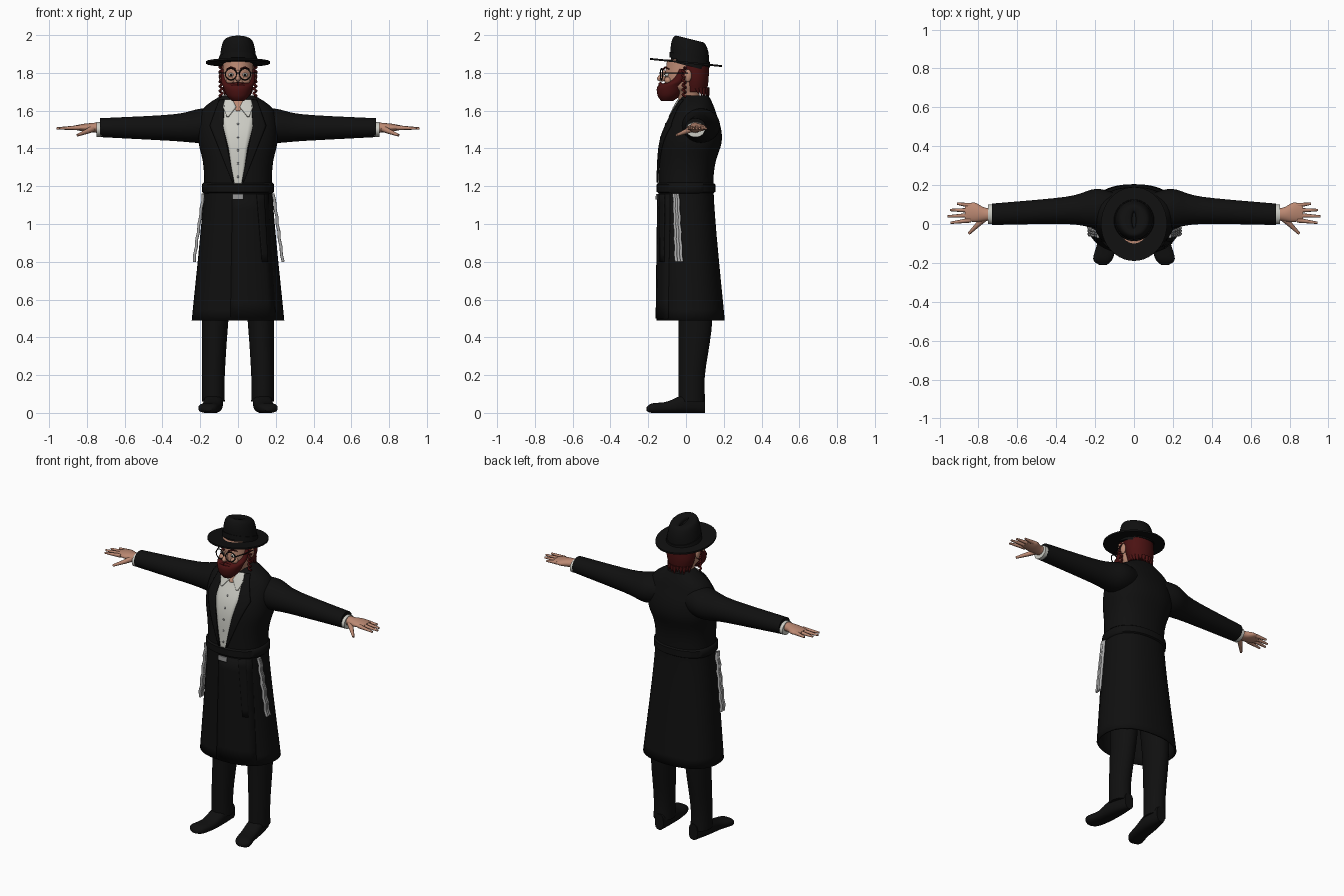
import bpy, bmesh, math
from mathutils import Vector

cube = bpy.data.objects.get("Cube")
if cube:
    bpy.data.objects.remove(cube)


def material(name, *colour):
    m = bpy.data.materials.new(name)
    m.use_nodes = True
    m.diffuse_color = (*colour, 1)
    m.node_tree.nodes["Principled BSDF"].inputs["Base Color"].default_value = (*colour, 1)
    return m


BLACK = material("black cloth", .005, .005, .005)
SKIN = material("skin", .5, .25, .17)
HAIR = material("dark red hair", .07, .006, .006)
WHITE = material("white shirt", .6, .6, .55)
FRINGE = material("pale fringe", .4, .4, .4)
METAL = material("grey metal", .3, .3, .3)
LIP = material("lips", .4, .16, .13)
SIDES = {"left": 1, "right": -1}


def finish(name, mesh, mat, thickness=0):
    """Link the mesh as a smooth-shaded object, optionally thickened inward."""
    mesh.materials.append(mat)
    ob = bpy.data.objects.new(name, mesh)
    bpy.context.scene.collection.objects.link(ob)
    if thickness:
        mod = ob.modifiers.new("thickness", 'SOLIDIFY')
        mod.thickness, mod.offset = thickness, -1
    bpy.ops.object.select_all(action='DESELECT')
    ob.select_set(True)
    bpy.context.view_layer.objects.active = ob
    bpy.ops.object.shade_smooth_by_angle(angle=math.radians(50))


def from_bmesh(name, bm, mat, thickness=0):
    mesh = bpy.data.meshes.new(name)
    bm.to_mesh(mesh)
    bm.free()
    finish(name, mesh, mat, thickness)


def smooth(keys, steps):
    """Run a flowing curve through the key rings."""
    keys = [Vector(k) for k in keys]
    out = []
    for i in range(len(keys) - 1):
        a, b = keys[i], keys[i + 1]
        before, after = keys[max(i - 1, 0)], keys[min(i + 2, len(keys) - 1)]
        ta, tb = (b - before) / 2, (after - a) / 2
        for k in range(steps):
            t = k / steps
            ease = t * t * (3 - 2 * t)
            out.append(a.lerp(b, ease) + ta * t * (1 - t) ** 2 - tb * t * t * (1 - t))
    return out + [keys[-1]]


def loft(name, keys, mat, axis='z', power=2, steps=5, side=1, tilt=0, hollow=False):
    """Each key ring: position on the axis, centre u and v, radius u and v."""
    bm = bmesh.new()
    segments = 40
    loops = []
    for pos, cu, cv, ru, rv in smooth(keys, steps):
        loop = []
        for i in range(segments):
            angle = math.tau * i / segments
            c, s = math.cos(angle), math.sin(angle)
            u = cu + ru * math.copysign(abs(c) ** (2 / power), c)
            v = cv + rv * math.copysign(abs(s) ** (2 / power), s)
            w = pos + tilt * v
            x, y, z = {'z': (u, v, w), 'x': (w, u, v), 'y': (u, w, v)}[axis]
            loop.append(bm.verts.new((side * x, y, z)))
        loops.append(loop)
    for a, b in zip(loops, loops[1:]):
        for i in range(segments):
            bm.faces.new((a[i - 1], a[i], b[i], b[i - 1]))
    bm.faces.new(loops[0])
    if not hollow:
        bm.faces.new(loops[-1])
    bmesh.ops.recalc_face_normals(bm, faces=bm.faces)
    from_bmesh(name, bm, mat, .01 if hollow else 0)


def ball(name, centre, size, mat):
    bm = bmesh.new()
    bmesh.ops.create_uvsphere(bm, u_segments=16, v_segments=10, radius=1)
    bmesh.ops.scale(bm, vec=size, verts=bm.verts)
    bmesh.ops.translate(bm, vec=centre, verts=bm.verts)
    from_bmesh(name, bm, mat)


def tube(name, points, mat, radius, tip=None, closed=False):
    """Round strand along the points, tapering from radius to tip."""
    curve = bpy.data.curves.new(name, 'CURVE')
    curve.dimensions, curve.bevel_depth, curve.bevel_resolution = '3D', 1, 2
    curve.use_fill_caps = True
    spline = curve.splines.new('POLY')
    spline.points.add(len(points) - 1)
    spline.use_cyclic_u = closed
    tip = radius if tip is None else tip
    for i, p in enumerate(points):
        spline.points[i].co = (*p, 1)
        spline.points[i].radius = radius + (tip - radius) * i / (len(points) - 1)
    path = bpy.data.objects.new(name, curve)
    mesh = bpy.data.meshes.new_from_object(path)
    bpy.data.objects.remove(path)
    mesh.materials.clear()
    finish(name, mesh, mat)


# Long coat, from collar down to open hem
COAT = [(1.68, 0, .05, .09, .07), (1.6, 0, .045, .19, .11), (1.45, 0, .03, .21, .16),
        (1.2, 0, 0, .18, .145), (.49, 0, .025, .245, .18)]
COAT_POWER, COAT_STEPS = 2.3, 8
loft("long_coat", COAT, BLACK, power=COAT_POWER, steps=COAT_STEPS, hollow=True)


def coat_front(x, z):
    rings = smooth(COAT, COAT_STEPS)
    for a, b in zip(rings, rings[1:]):
        if a[0] >= z >= b[0]:
            ring = a.lerp(b, (a[0] - z) / (a[0] - b[0]))
            return ring[2] - ring[4] * max(0, 1 - abs(x / ring[3]) ** COAT_POWER) ** (1 / COAT_POWER)


def panel(name, rows, mat, lift):
    """Thin plate following the coat front; row: height, x start, x end."""
    bm = bmesh.new()
    steps, columns = 8, 6
    grid = []
    for a, b in zip(rows, rows[1:]):
        for k in range(steps + 1):
            z, start, end = Vector(a).lerp(Vector(b), k / steps)
            xs = [start + (end - start) * i / columns for i in range(columns + 1)]
            grid.append([bm.verts.new((x, coat_front(x, z) - lift, z)) for x in xs])
    for a, b in zip(grid, grid[1:]):
        for i in range(columns):
            bm.faces.new((a[i], b[i], b[i + 1], a[i + 1]))
    bmesh.ops.remove_doubles(bm, verts=bm.verts, dist=.0001)
    bmesh.ops.recalc_face_normals(bm, faces=bm.faces)
    if sum(f.normal.y for f in bm.faces) > 0:
        bmesh.ops.reverse_faces(bm, faces=bm.faces)
    from_bmesh(name, bm, mat, .009)


# Shirt, open neck, buttons, buckle and coat edge
panel("shirt_front", [(1.66, -.07, .07), (1.56, -.09, .09), (1.4, -.05, .05), (1.2, -.02, .02)], WHITE, .005)
panel("open_neck", [(1.66, -.04, .04), (1.6, -.01, .01)], SKIN, .008)
panel("coat_overlap", [(1.16, -.03, .16), (.5, -.04, .2)], BLACK, .006)
panel("sash_end", [(1.16, .1, .14), (.8, .13, .16)], BLACK, .013)
panel("buckle", [(1.16, -.03, .03), (1.13, -.03, .03)], METAL, .014)
for i in range(5):
    z = 1.25 + i * .07
    ball("shirt_button", (0, coat_front(0, z) - .006, z), (.006, .004, .006), METAL)
loft("belt", [(1.16, 0, 0, .18, .14), (1.17, 0, 0, .19, .155), (1.21, 0, 0, .19, .155), (1.22, 0, 0, .18, .14)],
     BLACK, power=COAT_POWER, steps=1)

# Collars, limbs and waist fringes
for side, s in SIDES.items():
    panel(side + "_shirt_collar", [(1.66, s * .03, s * .07), (1.62, s * .01, s * .08), (1.57, s * .05, s * .06)], WHITE, .013)
    panel(side + "_lapel", [(1.66, s * .07, s * .1), (1.52, s * .08, s * .15), (1.22, s * .02, s * .03)], BLACK, .013)
    loft(side + "_sleeve", [(.1, .07, 1.53, .09, .08), (.2, .08, 1.52, .1, .09), (.35, .07, 1.51, .07, .07),
                            (.73, .05, 1.51, .055, .05)], BLACK, 'x', side=s)
    loft(side + "_cuff", [(.7, .05, 1.5, .05, .04), (.75, .05, 1.5, .05, .04)], WHITE, 'x', side=s)
    loft(side + "_palm", [(.72, .05, 1.51, .03, .03), (.77, .05, 1.51, .035, .025), (.82, .06, 1.51, .05, .02),
                          (.87, .06, 1.51, .04, .01)], SKIN, 'x', side=s)
    for i, finger in enumerate(("little", "ring", "middle", "index")):
        root = Vector((s * .84, .095 - .025 * i, 1.51))
        end = Vector((s * (.91 + .05 * math.sin(.8 * i)), .105 - .033 * i, 1.506))
        tube(f"{side}_{finger}_finger", [root, root.lerp(end, .5), end], SKIN, .013, .006)
    tube(side + "_thumb", [(s * .76, .04, 1.51), (s * .8, 0, 1.49), (s * .85, -.05, 1.47)], SKIN, .02, .007)
    loft(side + "_trouser_leg", [(.9, .1, .04, .09, .1), (.5, .12, .05, .07, .09), (.2, .13, .03, .06, .07),
                                 (.06, .13, .03, .06, .07)], BLACK, side=s)
    loft(side + "_shoe", [(.1, .12, .05, .03, .05), (0, .13, .05, .05, .05), (-.1, .14, .03, .05, .03),
                          (-.18, .16, .025, .05, .025), (-.21, .16, .02, .02, .01)], BLACK, 'y', power=2.6, side=s)
    for i in range(3):
        top, end = Vector((s * .185, -.065 + .01 * i, 1.16)), Vector((s * .235, -.055 + .015 * i, .8))
        strand = [top.lerp(end, k / 9) + Vector((1, 1, 0)) * (.004 * (k % 2)) for k in range(10)]
        tube(side + "_fringe", strand, FRINGE, .008)

# Head, beard and hair
loft("head_and_neck", [(1.6, 0, .03, .05, .06), (1.69, 0, .01, .06, .06), (1.74, 0, -.02, .08, .09),
                       (1.87, 0, 0, .08, .1)], SKIN)
loft("beard", [(1.65, 0, -.1, .03, .03), (1.68, 0, -.09, .06, .06), (1.73, 0, -.07, .08, .08),
               (1.76, 0, -.04, .09, .05), (1.82, 0, -.02, .09, .03)], HAIR)
loft("back_hair", [(1.7, 0, .05, .07, .06), (1.77, 0, .05, .09, .07), (1.87, 0, .03, .09, .09)], HAIR)
for i in range(11):
    angle = math.pi * (i + .5) / 11
    root = Vector((.07 * math.cos(angle), .05 + .06 * math.sin(angle), 1.72))
    tube("hair_tuft", [root, root + Vector((0, .01, -.03 - .01 * (i % 3)))], HAIR, .014, .003)

# Facial features, sidelocks and glasses
ball("nose", (0, -.13, 1.77), (.014, .024, .016), SKIN)
tube("nose_bridge", [(0, -.11, 1.81), (0, -.14, 1.775)], SKIN, .01)
ball("lower_lip", (0, -.145, 1.715), (.02, .008, .006), LIP)
tube("glasses_bridge", [(-.01, -.135, 1.8), (0, -.14, 1.8), (.01, -.135, 1.8)], BLACK, .003)
for side, s in SIDES.items():
    tube(side + "_moustache", [(0, -.135, 1.74), (s * .03, -.13, 1.735), (s * .05, -.11, 1.72)], HAIR, .012, .006)
    ball(side + "_cheek", (s * .04, -.095, 1.76), (.025, .02, .02), SKIN)
    ball(side + "_eye", (s * .036, -.1, 1.79), (.014, .012, .01), WHITE)
    ball(side + "_iris", (s * .036, -.11, 1.79), (.006, .004, .006), BLACK)
    tube(side + "_eyebrow", [(s * .015, -.12, 1.82), (s * .04, -.11, 1.83), (s * .06, -.09, 1.82)], HAIR, .006, .003)
    ball(side + "_ear", (s * .09, .01, 1.785), (.012, .02, .033), SKIN)
    curl = [(s * (.09 + .008 * math.cos(k)), -.01 + .008 * math.sin(k), 1.83 - .004 * k) for k in range(40)]
    tube(side + "_sidelock", curl, HAIR, .006)
    turn = [math.tau * k / 24 for k in range(24)]
    rim = [(s * (.037 + .03 * math.cos(a)), -.13 + .006 * math.cos(a), 1.793 + .03 * math.sin(a)) for a in turn]
    tube(side + "_glasses_rim", rim, BLACK, .003, closed=True)
    tube(side + "_glasses_arm", [(s * .067, -.125, 1.8), (s * .09, -.06, 1.8), (s * .1, .01, 1.8)], BLACK, .003)

# Brimmed hat with pinched crown, and its band
loft("hat_brim", [(1.85, 0, 0, .1, .12), (1.85, 0, 0, .17, .19), (1.86, 0, 0, .17, .19), (1.86, 0, 0, .1, .12)],
     BLACK, steps=1, tilt=-.1)
loft("hat_crown", [(1.84, 0, .02, .1, .1), (1.93, 0, .02, .09, .1), (1.98, 0, .02, .07, .08),
                   (1.98, 0, .02, .02, .05), (1.96, 0, .02, .01, .04)], BLACK, tilt=-.25)
loft("hat_band", [(1.86, 0, .02, .104, .108), (1.89, 0, .02, .1, .106)], BLACK, steps=1, tilt=-.25)
